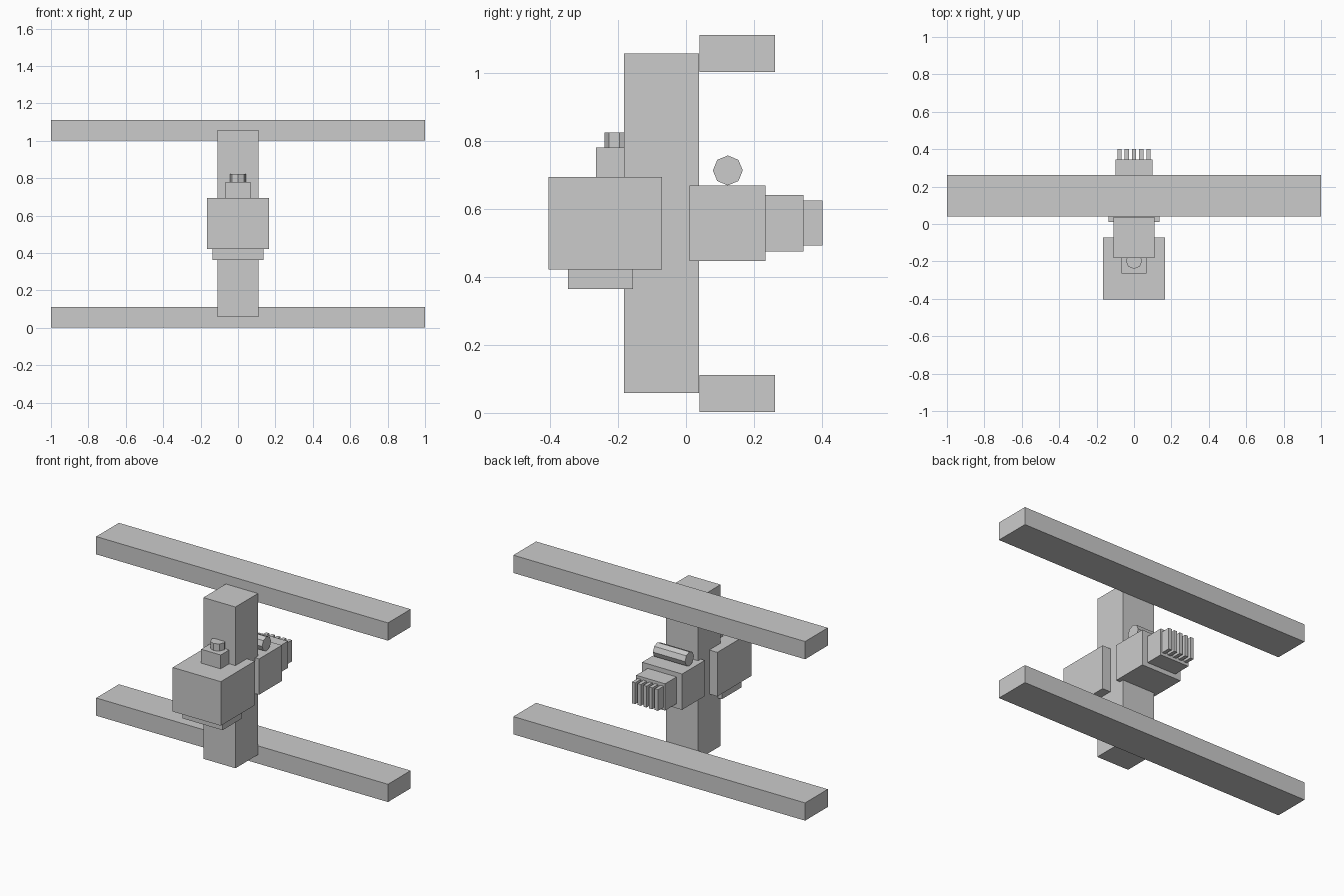
import bpy
from math import pi

if "Cube" in bpy.data.objects:
    bpy.data.objects.remove(bpy.data.objects["Cube"])


def box(name, x, y, z):
    """Box from (min, max) ranges on each axis."""
    r = (x, y, z)
    bpy.ops.mesh.primitive_cube_add(size=1, location=[(a + b) / 2 for a, b in r])
    o = bpy.context.object
    o.name = name
    o.scale = [b - a for a, b in r]
    bpy.ops.object.transform_apply(location=False, rotation=False, scale=True)
    return o


def octagon_rod(name, radius, depth, loc, rot=(0, 0, 0)):
    bpy.ops.mesh.primitive_cylinder_add(vertices=8, radius=radius, depth=depth,
                                        location=loc, rotation=rot)
    bpy.context.object.name = name


# Long horizontal rails and the upright column joining them
for name, z in (("lower_rail", 0.002), ("upper_rail", 1.002)):
    box(name, (-1, 1), (0.04, 0.262), (z, z + 0.11))
box("column", (-0.11, 0.11), (-0.182, 0.038), (0.058, 1.057))

# Front housing with base plate, cap and knob
box("front_housing", (-0.165, 0.165), (-0.404, -0.071), (0.421, 0.694))
box("front_base_plate", (-0.137, 0.137), (-0.347, -0.156), (0.364, 0.421))
box("front_cap", (-0.067, 0.067), (-0.265, -0.129), (0.694, 0.78))
octagon_rod("front_knob", 0.044, 0.044, (0, -0.196, 0.802))

# Rear housing with stepped nozzle and teeth
box("rear_housing", (-0.137, 0.137), (0.011, 0.234), (0.447, 0.669))
box("rear_nozzle", (-0.099, 0.099), (0.234, 0.346), (0.475, 0.641))
for i in range(5):
    x = (i - 2) * 0.039
    box(f"rear_tooth_{i + 1}", (x - 0.011, x + 0.011), (0.346, 0.402), (0.492, 0.624))

# Octagonal roller lying on the rear housing
octagon_rod("rear_roller", 0.044, 0.22, (0, 0.123, 0.713), (0, pi / 2, 0))
